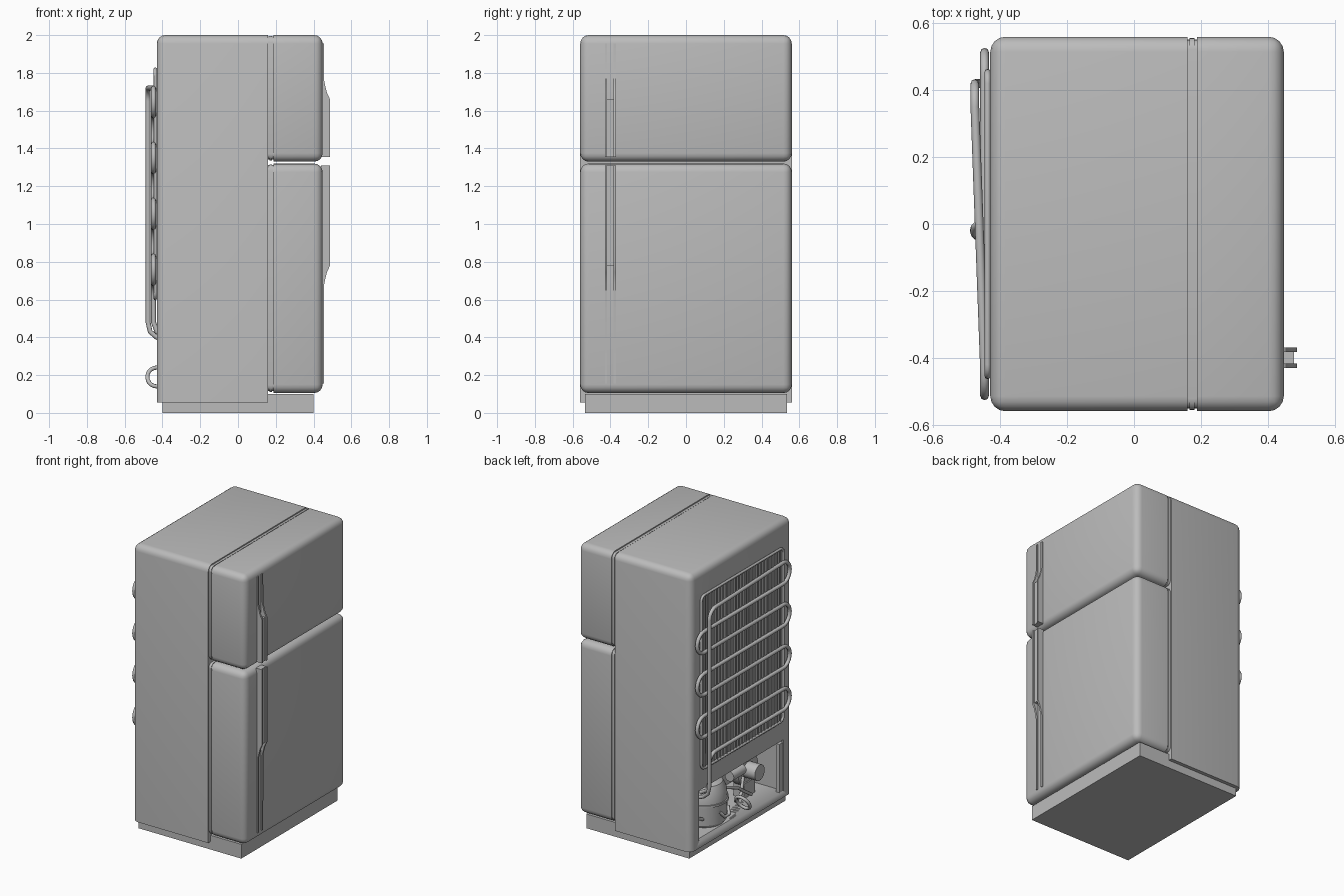
import bpy
import bmesh
from math import sin, cos, pi
from mathutils import Matrix

old = bpy.data.objects.get("Cube")
if old:
    bpy.data.objects.remove(old, do_unlink=True)

grey = bpy.data.materials.new("plain grey")
grey.use_nodes = True
grey.diffuse_color = (0.5, 0.5, 0.5, 1)
grey.node_tree.nodes["Principled BSDF"].inputs["Base Color"].default_value = (0.5, 0.5, 0.5, 1)


def finish(name, bm):
    bmesh.ops.recalc_face_normals(bm, faces=bm.faces[:])
    mesh = bpy.data.meshes.new(name)
    bm.to_mesh(mesh)
    bm.free()
    mesh.materials.append(grey)
    obj = bpy.data.objects.new(name, mesh)
    bpy.context.collection.objects.link(obj)
    bpy.ops.object.select_all(action="DESELECT")
    obj.select_set(True)
    bpy.context.view_layer.objects.active = obj
    bpy.ops.object.shade_smooth_by_angle(angle=0.6)
    return obj


def box(name, low, high, radius=0, rounded=lambda mid: True):
    """Box between two corners; edges whose midpoint passes the rule are rounded."""
    bm = bmesh.new()
    bmesh.ops.create_cube(bm, size=1)
    for v in bm.verts:
        v.co = [(h if c > 0 else l) for c, l, h in zip(v.co, low, high)]
    if radius:
        edges = [e for e in bm.edges if rounded((e.verts[0].co + e.verts[1].co) / 2)]
        bmesh.ops.bevel(bm, geom=edges, offset=radius, segments=4, profile=0.5, affect="EDGES")
    return finish(name, bm)


def cylinder(name, centre, radius, depth, axis="Z"):
    bm = bmesh.new()
    turn = Matrix.Identity(4) if axis == "Z" else Matrix.Rotation(pi / 2, 4, "Y" if axis == "X" else "X")
    bmesh.ops.create_cone(bm, cap_ends=True, segments=24, radius1=radius, radius2=radius,
                          depth=depth, matrix=Matrix.Translation(centre) @ turn)
    return finish(name, bm)


def lathe(name, centre, profile):
    bm = bmesh.new()
    verts = [bm.verts.new((r, 0, z)) for r, z in profile]
    edges = [bm.edges.new(pair) for pair in zip(verts, verts[1:])]
    bmesh.ops.spin(bm, geom=verts + edges, cent=(0, 0, 0), axis=(0, 0, 1), angle=2 * pi, steps=32)
    bmesh.ops.remove_doubles(bm, verts=bm.verts[:], dist=0.0005)
    bmesh.ops.translate(bm, verts=bm.verts[:], vec=centre)
    return finish(name, bm)


def tube(name, paths, radius, cyclic=False):
    curve = bpy.data.curves.new(name, "CURVE")
    curve.dimensions = "3D"
    curve.bevel_depth = radius
    curve.bevel_resolution = 2
    curve.use_fill_caps = True
    for path in paths:
        spline = curve.splines.new("POLY")
        spline.points.add(len(path) - 1)
        for point, co in zip(spline.points, path):
            point.co = (*co, 1)
        spline.use_cyclic_u = cyclic
        spline.use_smooth = True
    curve.materials.append(grey)
    obj = bpy.data.objects.new(name, curve)
    bpy.context.collection.objects.link(obj)
    return obj


def arc(x, y, z, r, start, end, steps=8):
    """Points of an arc in the plane of the back wall."""
    angles = [start + (end - start) * i / steps for i in range(steps + 1)]
    return [(x, y + r * cos(a), z + r * sin(a)) for a in angles]


# Cabinet with the open machine bay at the back
cabinet = box("cabinet", (-0.43, -0.56, 0.055), (0.16, 0.56, 2), 0.045,
              lambda m: m.z > 0.06 and m.x < 0.15)
cutter = box("bay_cutter", (-0.6, -0.47, 0.1), (-0.08, 0.47, 0.46))
cutter.hide_render = True
cut = cabinet.modifiers.new("machine bay", "BOOLEAN")
cut.operation = "DIFFERENCE"
cut.solver = "EXACT"
cut.object = cutter
bpy.context.view_layer.objects.active = cabinet
bpy.ops.object.modifier_apply(modifier=cut.name)
bpy.data.objects.remove(cutter, do_unlink=True)

box("base_plinth", (-0.4, -0.535, 0), (0.4, 0.535, 0.1))

# Doors, gaskets and handles
for label, bottom, top in (("freezer", 1.33, 2), ("fridge", 0.105, 1.32)):
    box(label + "_door", (0.188, -0.56, bottom), (0.448, 0.56, top), 0.045, lambda m: m.x > 0.2)
    box(label + "_gasket", (0.158, -0.552, bottom + 0.012), (0.19, 0.552, top - 0.008),
        0.03, lambda m: 0.17 < m.x < 0.18)
    box(label + "_gasket_lip", (0.166, -0.557, bottom + 0.006), (0.181, 0.557, top - 0.004),
        0.035, lambda m: 0.17 < m.x < 0.18)

handles = (("freezer", 1.355, 1.66, 1.76, 1.955), ("fridge", 1.31, 0.78, 0.68, 0.155))
for label, grip, bend, slim, tip in handles:
    middle = (bend + slim) / 2
    profile = [(0.44, grip), (0.487, grip), (0.487, bend), (0.471, middle - (slim - bend) * 0.15),
               (0.462, middle + (slim - bend) * 0.2), (0.456, slim), (0.455, tip), (0.44, tip)]
    for side, y in (("right", -0.43), ("left", -0.383)):
        bm = bmesh.new()
        face = bm.faces.new([bm.verts.new((x, y, z)) for x, z in profile])
        extruded = bmesh.ops.extrude_face_region(bm, geom=[face])["geom"]
        bmesh.ops.translate(bm, verts=[g for g in extruded if isinstance(g, bmesh.types.BMVert)],
                            vec=(0, 0.013, 0))
        finish(f"{label}_handle_{side}_rail", bm)
    box(label + "_handle_grip", (0.44, -0.42, min(grip, bend)), (0.479, -0.38, max(grip, bend)))

# Condenser frame and wires
frame = []
for y, z, a in ((0.42, 1.785, 0), (-0.42, 1.785, pi / 2), (-0.42, 0.64, pi), (0.42, 0.64, 1.5 * pi)):
    frame += arc(-0.438, y, z, 0.035, a, a + pi / 2, 5)
tube("condenser_frame", [frame], 0.009, cyclic=True)
wires = [-0.42 + 0.035 * i for i in range(25)]
tube("condenser_wires", [[(-0.438, y, 0.605), (-0.438, y, 1.82)] for y in wires], 0.005)

# Serpentine coil: riser, top run, then alternating bends
pitch = 0.148
top_z = 1.72
coil = [(-0.38, 0.42, 0.38), (-0.43, 0.42, 0.4), (-0.465, 0.42, 0.43), (-0.476, 0.42, 0.48)]
coil += arc(-0.476, 0.35, top_z - 0.07, 0.07, 0, pi / 2)
for i in range(7):
    z = top_z - pitch * (i + 0.5)
    side = -1 if i % 2 == 0 else 1
    bend = arc(-0.447, 0, z, pitch / 2, pi / 2, -pi / 2, 12)
    coil += [(x, side * (0.44 + y), pz) for x, y, pz in bend]
last = top_z - pitch * 7
coil += arc(-0.447, 0.31, last - 0.07, 0.07, pi / 2, 0)
coil += [(-0.447, 0.38, 0.48), (-0.43, 0.38, 0.43), (-0.38, 0.38, 0.4)]
tube("condenser_coil", [coil], 0.013)

# Compressor with its seam and pipes
lathe("compressor", (-0.26, 0.17, 0.1),
      [(0, 0), (0.13, 0), (0.145, 0.02), (0.15, 0.15), (0.158, 0.15), (0.158, 0.165),
       (0.15, 0.165), (0.145, 0.23), (0.12, 0.28), (0.07, 0.305), (0, 0.31)])
loop = [(-0.43 + 0.05 * cos(a), -0.02 + 0.03 * sin(a), 0.19 + 0.05 * sin(a))
        for a in [2 * pi * i / 20 for i in range(20)]]
tube("pipe_loop", [loop], 0.011, cyclic=True)
tube("bay_pipes", [
    [(-0.38, 0.42, 0.38), (-0.34, 0.41, 0.3), (-0.33, 0.36, 0.2), (-0.34, 0.3, 0.17)],
    [(-0.4, 0.2, 0.2), (-0.42, 0.17, 0.16), (-0.42, 0.12, 0.16), (-0.39, 0.09, 0.2)],
    [(-0.38, -0.02, 0.19), (-0.33, -0.08, 0.15), (-0.31, -0.17, 0.16), (-0.29, -0.22, 0.26)],
    [(-0.33, 0.06, 0.3), (-0.36, -0.06, 0.26), (-0.34, -0.15, 0.2), (-0.34, -0.24, 0.14)],
], 0.011)

# Fan, motor and supports
cylinder("fan_housing", (-0.25, -0.29, 0.28), 0.11, 0.06, "X")
cylinder("fan_motor", (-0.31, -0.29, 0.28), 0.055, 0.12, "X")
cylinder("filter_drier", (-0.33, -0.08, 0.35), 0.035, 0.14, "Y")
box("fan_stand", (-0.29, -0.35, 0.095), (-0.21, -0.23, 0.2))
box("bay_side_bracket", (-0.425, -0.475, 0.095), (-0.4, -0.43, 0.44))
